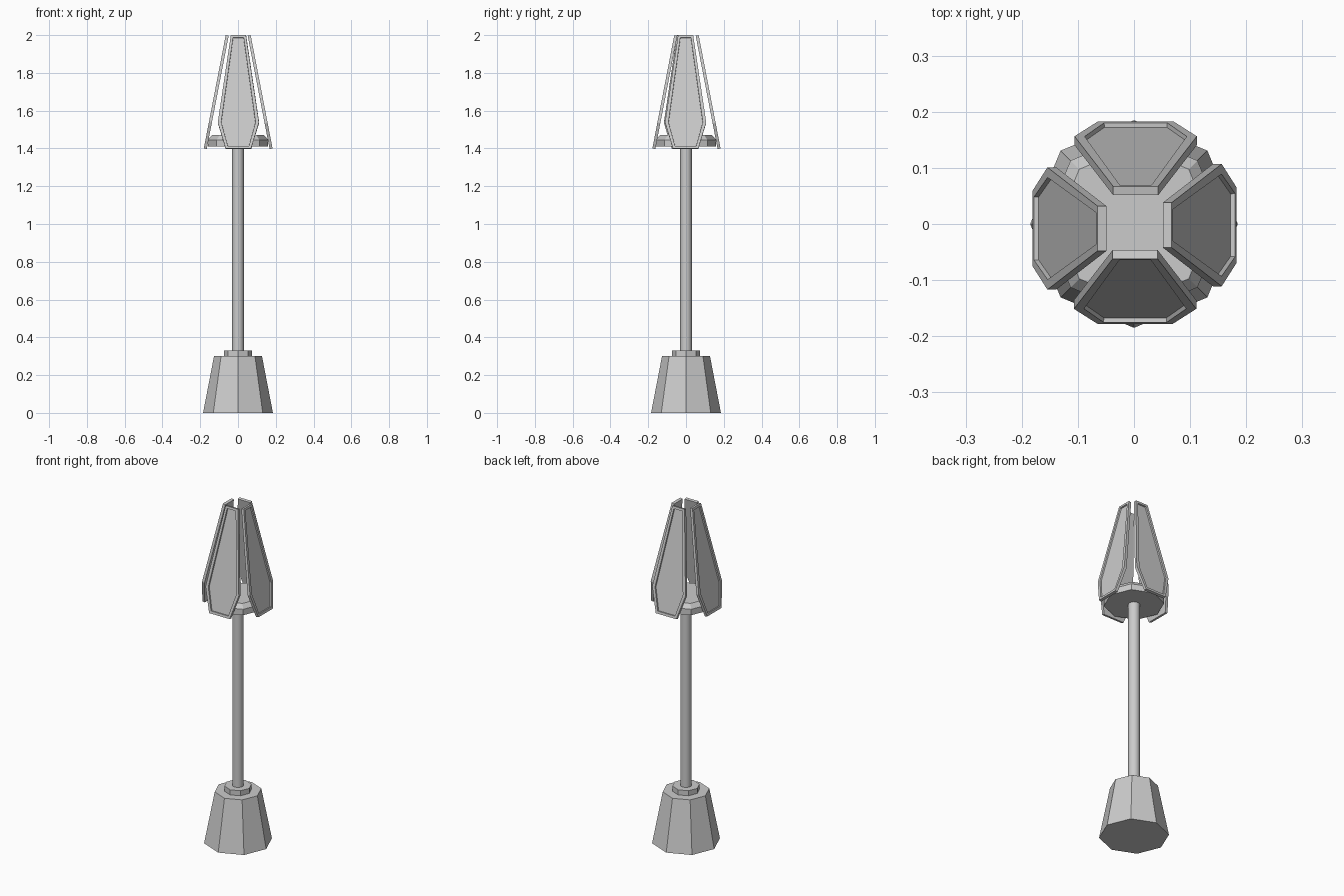
import bpy, bmesh, math
from mathutils import Vector

if "Cube" in bpy.data.objects:
    bpy.data.objects.remove(bpy.data.objects["Cube"])


def lathe(name, profile, sides):
    """Capped ring stack from (radius, z) pairs, vertices on the axes."""
    bm = bmesh.new()
    rings = []
    for r, z in profile:
        rings.append([bm.verts.new((r * math.cos(2 * math.pi * i / sides),
                                    r * math.sin(2 * math.pi * i / sides), z))
                      for i in range(sides)])
    for a, b in zip(rings, rings[1:]):
        for i in range(sides):
            j = (i + 1) % sides
            bm.faces.new((a[i], a[j], b[j], b[i]))
    bm.faces.new(rings[0][::-1])
    bm.faces.new(rings[-1])
    return finish(name, bm)


def finish(name, bm):
    bmesh.ops.recalc_face_normals(bm, faces=bm.faces)
    mesh = bpy.data.meshes.new(name)
    bm.to_mesh(mesh)
    bm.free()
    obj = bpy.data.objects.new(name, mesh)
    bpy.context.collection.objects.link(obj)
    return obj


def shade_panel(name, angle, shift):
    """Leaning coffin-shaped plate with a recessed outer face."""
    thick = 0.016
    low, high = Vector((0.182, 0, 1.40)), Vector((0.066, 0, 2.0))
    up = high - low
    normal = Vector((up.z, 0, -up.x)).normalized()
    half = [(0.067, 0.0), (0.109, 0.23), (0.040, 1.0)]
    outline = half + [(-w, t) for w, t in reversed(half)]
    bm = bmesh.new()
    outer = [bm.verts.new(low + up * t + Vector((0, w, 0))) for w, t in outline]
    inner = [bm.verts.new(v.co - normal * thick) for v in outer]
    front = bm.faces.new(outer)
    bm.faces.new(inner[::-1])
    for i in range(6):
        j = (i + 1) % 6
        bm.faces.new((outer[j], outer[i], inner[i], inner[j]))
    bmesh.ops.recalc_face_normals(bm, faces=bm.faces)
    # rim, then recess floor
    bmesh.ops.inset_region(bm, faces=[front], thickness=0.018)
    bmesh.ops.inset_region(bm, faces=[front], thickness=0.001, depth=-0.008)
    obj = finish(name, bm)
    obj.rotation_euler.z = angle
    obj.location = shift
    return obj


# Base and collar
lathe("base", [(0.185, 0), (0.127, 0.3)], 8)
lathe("collar", [(0.074, 0.295), (0.074, 0.33)], 8)

# Pole
pole = lathe("pole", [(0.031, 0.32), (0.031, 1.415)], 16)
bpy.context.view_layer.objects.active = pole
pole.select_set(True)
bpy.ops.object.shade_smooth_by_angle()

# Lamp plate with chamfered top edge
lathe("lamp_plate", [(0.16, 1.41), (0.16, 1.445), (0.138, 1.47)], 8)

# Four leaning shade panels
shade_panel("right_panel", 0, (0.001, -0.002, 0))
shade_panel("back_panel", math.pi / 2, (0.003, 0.001, 0))
shade_panel("left_panel", math.pi, (0.001, -0.008, 0))
shade_panel("front_panel", -math.pi / 2, (0.002, 0.004, 0))
